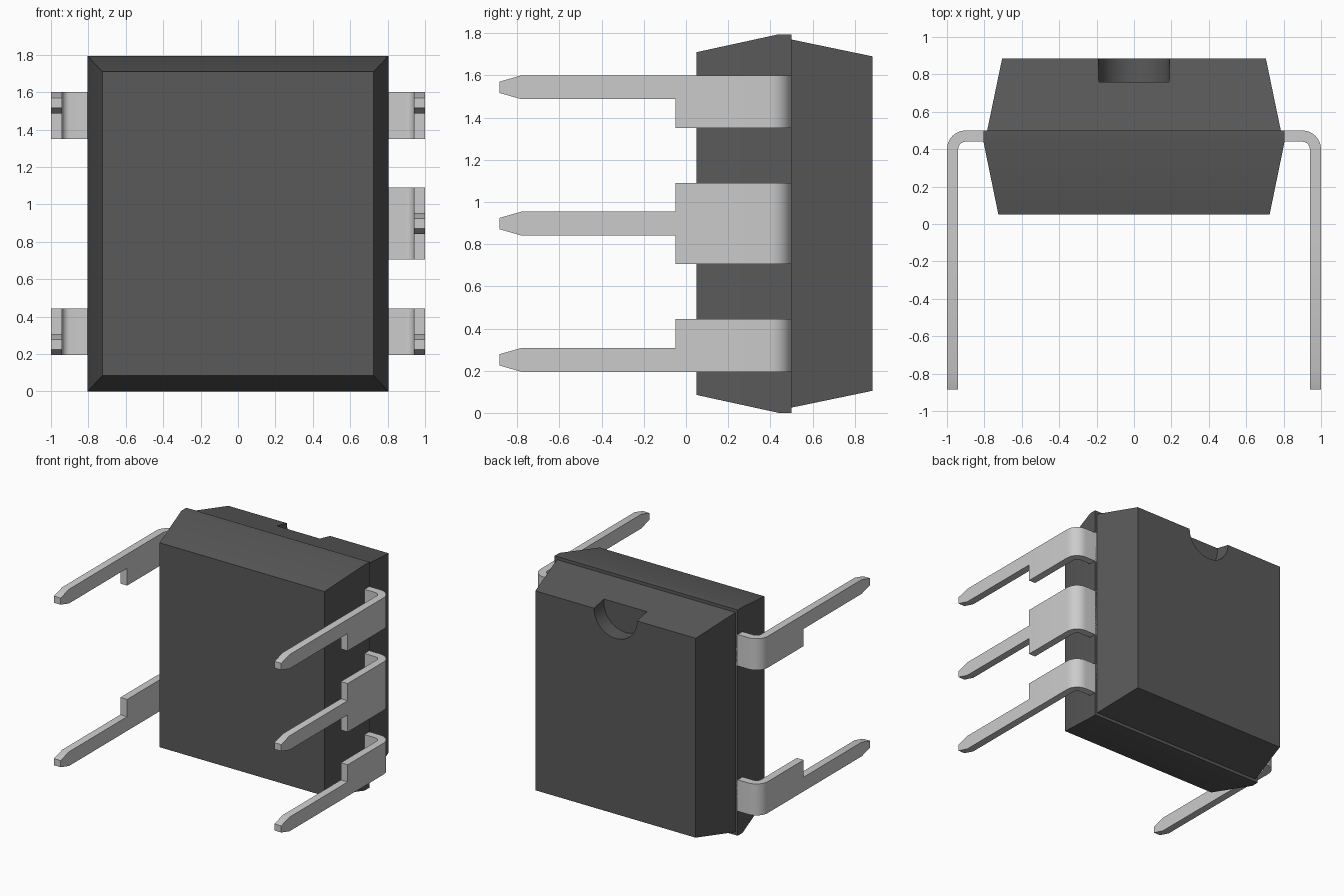
import bpy, bmesh, math

if "Cube" in bpy.data.objects:
    bpy.data.objects.remove(bpy.data.objects["Cube"])


def material(name, color):
    m = bpy.data.materials.new(name)
    m.diffuse_color = (*color, 1)
    m.use_nodes = True
    m.node_tree.nodes["Principled BSDF"].inputs["Base Color"].default_value = m.diffuse_color
    return m


PLASTIC = material("dark_plastic", (0.1, 0.1, 0.1))
METAL = material("tinned_metal", (0.78, 0.78, 0.75))


def loft(name, rings, mat):
    """Skin a list of four-point rings and cap both ends."""
    bm = bmesh.new()
    loops = [[bm.verts.new(p) for p in ring] for ring in rings]
    for a, b in zip(loops, loops[1:]):
        for i in range(4):
            j = (i + 1) % 4
            bm.faces.new((a[i], a[j], b[j], b[i]))
    bm.faces.new(loops[0])
    bm.faces.new(loops[-1])
    bmesh.ops.remove_doubles(bm, verts=bm.verts, dist=1e-5)
    bmesh.ops.dissolve_degenerate(bm, edges=bm.edges, dist=1e-5)
    bmesh.ops.recalc_face_normals(bm, faces=bm.faces)
    mesh = bpy.data.meshes.new(name)
    bm.to_mesh(mesh)
    bm.free()
    ob = bpy.data.objects.new(name, mesh)
    bpy.context.collection.objects.link(ob)
    mesh.materials.append(mat)
    return ob


def activate(ob):
    bpy.ops.object.select_all(action='DESELECT')
    ob.select_set(True)
    bpy.context.view_layer.objects.active = ob


def smooth(ob):
    activate(ob)
    bpy.ops.object.shade_smooth_by_angle(angle=math.radians(20))


# Moulded body: two tapered halves with a small step at the parting line
MID_Z = 0.8975
sections = [(0.05, 0.725, 0.8125), (0.44, 0.805, 0.8975), (0.50, 0.805, 0.8975),
            (0.50, 0.785, 0.8725), (0.885, 0.705, 0.7925)]
body = loft("body", [[(-w, y, MID_Z - h), (w, y, MID_Z - h), (w, y, MID_Z + h), (-w, y, MID_Z + h)]
                     for y, w, h in sections], PLASTIC)

# Half-round orientation notch
bpy.ops.mesh.primitive_cylinder_add(vertices=48, radius=0.19, depth=0.3,
                                    location=(0, 0.91, 1.69), rotation=(math.pi / 2, 0, 0))
cutter = bpy.context.object
cutter.name = "notch_cutter"
cutter.hide_render = True
cutter.data.materials.append(PLASTIC)
cut = body.modifiers.new("notch", 'BOOLEAN')
cut.operation = 'DIFFERENCE'
cut.solver = 'EXACT'
cut.object = cutter
activate(body)
bpy.ops.object.modifier_apply(modifier="notch")
bpy.data.objects.remove(cutter)
smooth(body)


# Bent leads: a flat strip swept from pointed tip, round the bend, into the body
def lead(name, side, wide, narrow):
    n0, n1 = narrow
    stations = [((1, -0.885), (0.94, -0.885), (n0 + 0.03, n1 - 0.03)),
                ((1, -0.78), (0.94, -0.78), narrow),
                ((1, -0.05), (0.94, -0.05), narrow),
                ((1, -0.05), (0.94, -0.05), wide)]
    for i in range(9):
        a = math.pi / 2 * i / 8
        c, s = math.cos(a), math.sin(a)
        stations.append(((0.9 + 0.1 * c, 0.4 + 0.1 * s), (0.9 + 0.04 * c, 0.4 + 0.04 * s), wide))
    stations.append(((0.79, 0.5), (0.79, 0.44), wide))
    rings = [[(side * o[0], o[1], z[0]), (side * i[0], i[1], z[0]),
              (side * i[0], i[1], z[1]), (side * o[0], o[1], z[1])] for o, i, z in stations]
    smooth(loft(name, rings, METAL))


for side, label in ((1, "right"), (-1, "left")):
    lead(label + "_lower_lead", side, (0.195, 0.445), (0.195, 0.308))
    lead(label + "_upper_lead", side, (1.35, 1.60), (1.487, 1.60))
lead("right_middle_lead", 1, (0.705, 1.09), (0.841, 0.954))
